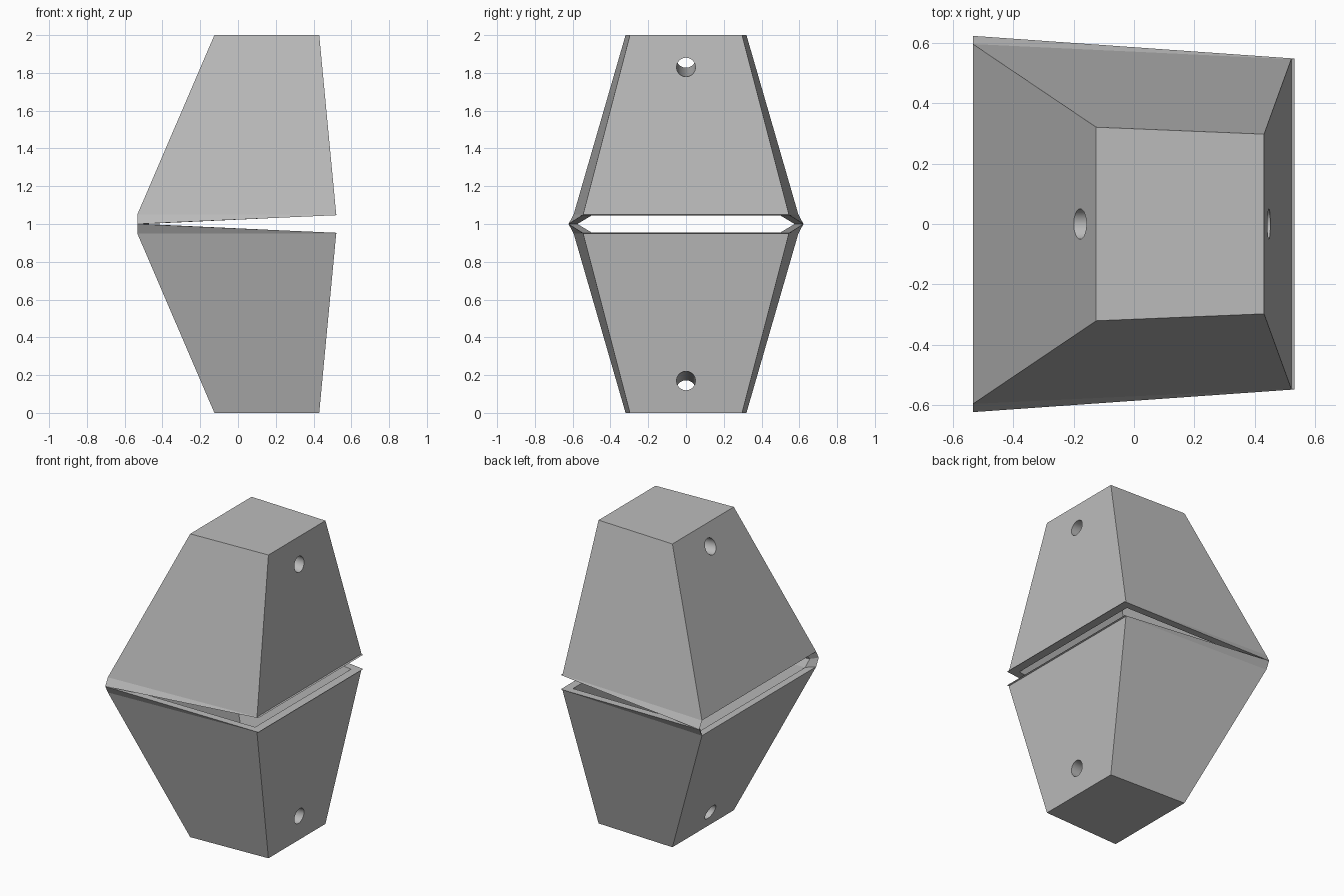
import bpy, bmesh
from mathutils import Vector

if "Cube" in bpy.data.objects:
    bpy.data.objects.remove(bpy.data.objects["Cube"])

grey = bpy.data.materials.new("warm_grey")
grey.diffuse_color = (0.5, 0.5, 0.5, 1)
grey.use_nodes = True
grey.node_tree.nodes["Principled BSDF"].inputs["Base Color"].default_value = grey.diffuse_color


def make_half(name, sign):
    """Hollow tapered half; heights h are measured from the split at z = 1."""
    bm = bmesh.new()

    def pair(x, y, h):
        # mirrored points on the -y and +y sides
        return [bm.verts.new((x, s * y, 1 + sign * h)) for s in (-1, 1)]

    # outer shell: end face, edge ring, side skirt, front lip
    tb, tf = pair(-0.125, 0.32, 1), pair(0.43, 0.297, 1)
    mb, mf = pair(-0.533, 0.595, 0.05), pair(0.52, 0.545, 0.05)
    sk, lip = pair(-0.533, 0.622, 0), pair(0.531, 0.547, 0.047)
    # inner cavity
    cb, cf = pair(-0.20, 0.355, 0.70), pair(0.41, 0.33, 0.70)
    nb, nf = pair(-0.485, 0.55, 0.05), pair(0.475, 0.50, 0.045)
    q = pair(-0.50, 0.575, 0)

    def across(a, b):
        bm.faces.new((a[0], a[1], b[1], b[0]))

    for a, b in ((tb, tf), (tb, mb), (tf, mf), (mf, lip), (lip, nf),
                 (nf, cf), (cf, cb), (cb, nb), (nb, mb)):
        across(a, b)
    for i in (0, 1):
        for loop in ((tb, tf, mf, mb), (mb, mf, lip, sk), (sk, lip, nf, q),
                     (q, nf, nb), (nb, nf, cf, cb), (mb, sk, q, nb)):
            bm.faces.new([p[i] for p in loop])
    bmesh.ops.recalc_face_normals(bm, faces=bm.faces)
    me = bpy.data.meshes.new(name)
    bm.to_mesh(me)
    bm.free()
    me.materials.append(grey)
    ob = bpy.data.objects.new(name, me)
    bpy.context.collection.objects.link(ob)
    return ob


def drill(ob, sign):
    """Slightly tilted cord hole through the solid end."""
    a = Vector((0.445, 0, 1 + sign * 0.83))
    b = Vector((-0.178, 0, 1 + sign * 0.876))
    bpy.ops.mesh.primitive_cylinder_add(
        vertices=32, radius=0.05, depth=1.2, location=(a + b) / 2,
        rotation=(b - a).to_track_quat('Z', 'Y').to_euler())
    cutter = bpy.context.object
    cutter.name = "hole_cutter"
    cutter.hide_render = True
    cutter.data.materials.append(grey)
    for p in cutter.data.polygons:
        p.use_smooth = len(p.vertices) == 4
    mod = ob.modifiers.new("cord_hole", 'BOOLEAN')
    mod.operation = 'DIFFERENCE'
    mod.solver = 'EXACT'
    mod.object = cutter
    deps = bpy.context.evaluated_depsgraph_get()
    me = bpy.data.meshes.new_from_object(ob.evaluated_get(deps))
    ob.modifiers.clear()
    ob.data = me
    bpy.data.objects.remove(cutter)


for name, sign in (("upper_half", 1), ("lower_half", -1)):
    drill(make_half(name, sign), sign)
